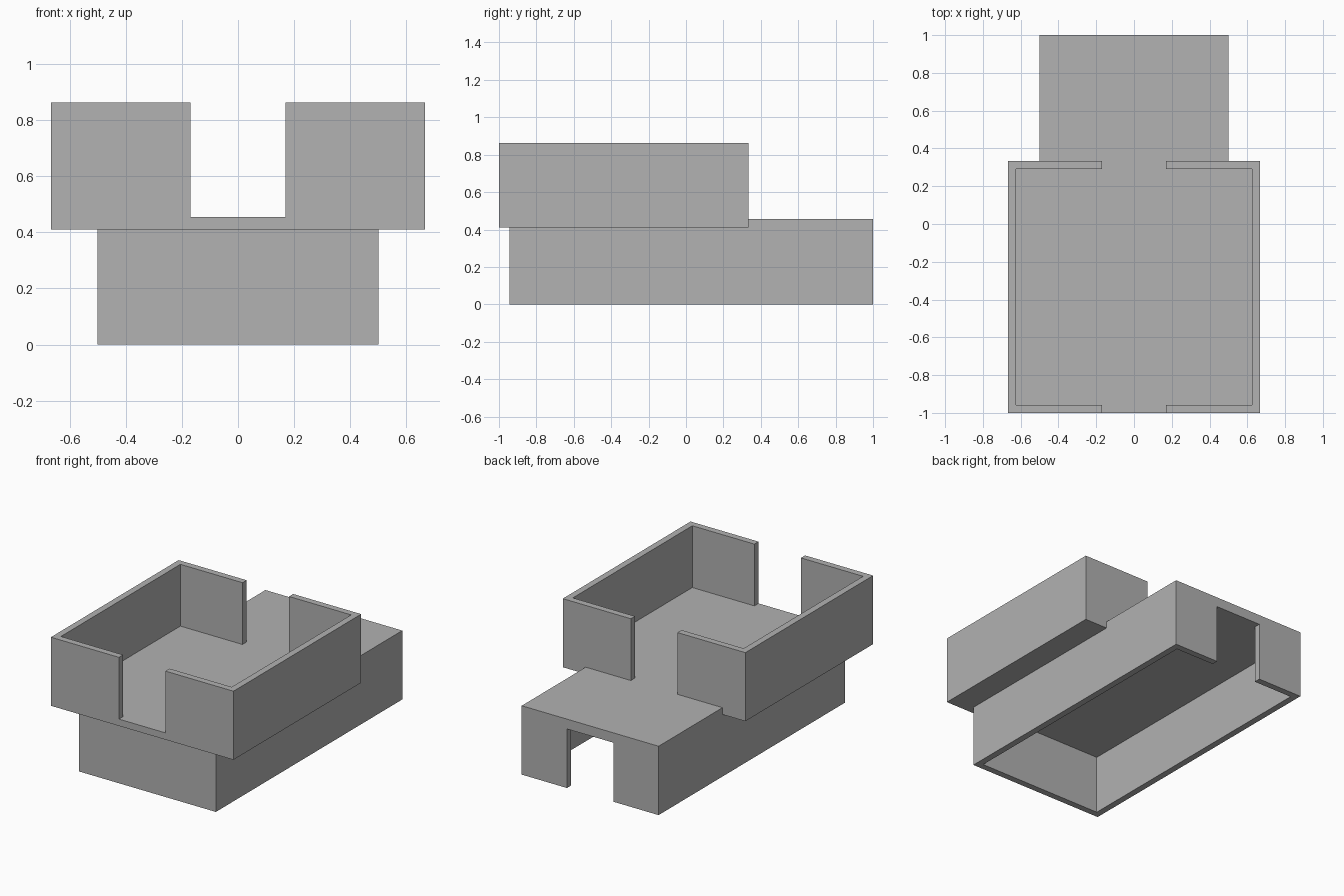
import bpy
import bmesh

cube = bpy.data.objects.get("Cube")
if cube:
    bpy.data.objects.remove(cube, do_unlink=True)

grey = bpy.data.materials.new("plain_grey")
grey.use_nodes = True
colour = (0.445, 0.445, 0.445, 1)
grey.diffuse_color = colour
grey.node_tree.nodes["Principled BSDF"].inputs["Base Color"].default_value = colour

# Main dimensions
WALL = 0.043
DOOR = 0.17                                   # half width of every doorway
UPPER_X, UPPER_FRONT, UPPER_BACK = 0.667, -1.0, 0.333
LOWER_X, LOWER_FRONT, LOWER_BACK = 0.5, -0.945, 1.0
CEILING, SLAB, FLOOR, TOP = 0.39, 0.41, 0.455, 0.863


def prism(name, outline, z0, z1, mirrored=False):
    """Extrude a flat outline upwards, optionally mirrored across x = 0."""
    bm = bmesh.new()
    face = bm.faces.new([bm.verts.new((x, y, z0)) for x, y in outline])
    top = bmesh.ops.extrude_face_region(bm, geom=[face])["geom"]
    verts = [v for v in top if isinstance(v, bmesh.types.BMVert)]
    bmesh.ops.translate(bm, verts=verts, vec=(0, 0, z1 - z0))
    bmesh.ops.recalc_face_normals(bm, faces=bm.faces)
    mesh = bpy.data.meshes.new(name)
    bm.to_mesh(mesh)
    bm.free()
    mesh.materials.append(grey)
    obj = bpy.data.objects.new(name, mesh)
    bpy.context.collection.objects.link(obj)
    if mirrored:
        mod = obj.modifiers.new("mirror", 'MIRROR')
        mod.use_clip = True
    return obj


def rect(half_x, y0, y1):
    return [(-half_x, y0), (half_x, y0), (half_x, y1), (-half_x, y1)]


def half_wall(half_x, y0, y1, front_gap, back_gap):
    """Bracket-shaped footprint of the wall on the +x side."""
    inner = half_x - WALL
    return [(front_gap, y0), (half_x, y0), (half_x, y1), (back_gap, y1),
            (back_gap, y1 - WALL), (inner, y1 - WALL),
            (inner, y0 + WALL), (front_gap, y0 + WALL)]


# Lower storey: closed front, doorway at the back, open underneath
prism("lower_walls", half_wall(LOWER_X, LOWER_FRONT, LOWER_BACK, 0, DOOR),
      0, CEILING, mirrored=True)
prism("lower_ceiling", rect(LOWER_X, LOWER_FRONT, LOWER_BACK), CEILING, SLAB)
prism("rear_terrace", rect(LOWER_X, UPPER_BACK, LOWER_BACK), SLAB, FLOOR)

# Upper storey: wider floor, doorways front and back, open to the sky
prism("upper_floor", rect(UPPER_X, UPPER_FRONT, UPPER_BACK), SLAB, FLOOR)
prism("upper_walls", half_wall(UPPER_X, UPPER_FRONT, UPPER_BACK, DOOR, DOOR),
      FLOOR, TOP, mirrored=True)
